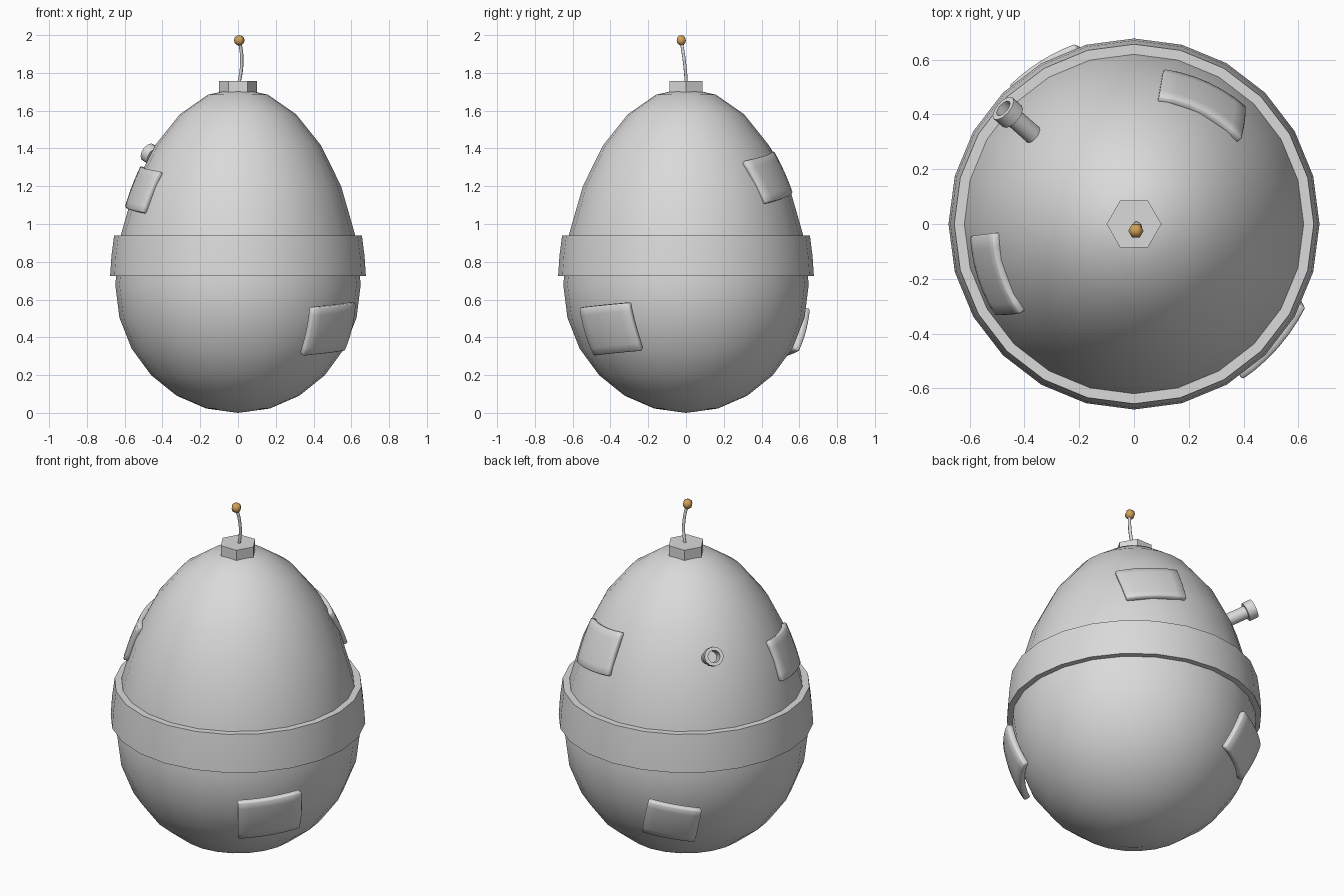
import bpy, bmesh, math
from mathutils import Vector, Matrix

if "Cube" in bpy.data.objects:
    bpy.data.objects.remove(bpy.data.objects["Cube"])


def material(name, rgb):
    m = bpy.data.materials.new(name)
    m.diffuse_color = (*rgb, 1)
    m.use_nodes = True
    m.node_tree.nodes["Principled BSDF"].inputs["Base Color"].default_value = m.diffuse_color
    return m


GREY = material("light grey", (0.7, 0.7, 0.7))
GOLD = material("gold", (0.65, 0.36, 0.1))
MID, TOP, RAD = 0.68, 1.72, 0.65   # egg widest height, tip height, radius


def egg_radius(z):
    """Radius of the egg body at height z."""
    c = (MID - z) / MID if z < MID else (z - MID) / (TOP - MID)
    r = RAD * math.sqrt(max(0.0, 1 - c * c))
    return r if z < MID else r * (1 - 0.06 * c)


def finish(name, bm, mat, angle=35, matrix=None):
    bmesh.ops.recalc_face_normals(bm, faces=bm.faces)
    me = bpy.data.meshes.new(name)
    bm.to_mesh(me)
    bm.free()
    ob = bpy.data.objects.new(name, me)
    bpy.context.collection.objects.link(ob)
    me.materials.append(mat)
    if matrix:
        ob.matrix_world = matrix
    bpy.ops.object.select_all(action='DESELECT')
    ob.select_set(True)
    bpy.context.view_layer.objects.active = ob
    bpy.ops.object.shade_smooth_by_angle(angle=math.radians(angle))
    return ob


def lathe(name, profile, sides, mat, angle=35, closed=False, matrix=None):
    """Revolve (radius, height) points around z."""
    bm = bmesh.new()
    rings = []
    for i in range(sides):
        a = 2 * math.pi * i / sides
        rings.append([bm.verts.new((r * math.cos(a), r * math.sin(a), z)) for r, z in profile])
    n = len(profile)
    for i in range(sides):
        p, q = rings[i], rings[(i + 1) % sides]
        for j in range(n if closed else n - 1):
            k = (j + 1) % n
            bm.faces.new((p[j], q[j], q[k], p[k]))
    bmesh.ops.remove_doubles(bm, verts=bm.verts, dist=1e-5)
    return finish(name, bm, mat, angle, matrix)


# Egg body
profile = []
for i in range(13):
    c = -math.cos(math.pi * i / 12)
    z = MID + c * (MID if c < 0 else TOP - MID)
    profile.append((egg_radius(z) if 0 < i < 12 else 0, z))
lathe("egg_body", profile, 24, GREY, 60)

# Belt around the middle
lathe("belt", [(0.677, 0.725), (0.670, 0.83), (0.656, 0.94), (0.612, 0.94), (0.635, 0.725)],
      24, GREY, 35, closed=True)

# Hexagonal cap
lathe("hex_cap", [(0, 1.68), (0.1, 1.68), (0.1, 1.758), (0, 1.758)], 6, GREY, 30)

# Side pipe with a hollow flange, pointing back left and up
az, el = math.radians(138.5), math.radians(27)
axis = Vector((math.cos(az) * math.cos(el), math.sin(az) * math.cos(el), math.sin(el)))
base = Vector((0.49 * math.cos(az), 0.49 * math.sin(az), 1.305))
pose = Matrix.Translation(base) @ axis.to_track_quat('Z', 'Y').to_matrix().to_4x4()
lathe("side_pipe", [(0, -0.06), (0.035, -0.06), (0.035, 0.115), (0.052, 0.115), (0.052, 0.165),
                    (0.033, 0.165), (0.033, 0.08), (0, 0.08)], 12, GREY, 35, matrix=pose)


# Patch plates that follow the egg surface
def plate(name, azimuth, z0, width, height, tilt, roll):
    a, e, w = (math.radians(v) for v in (azimuth, tilt, roll))
    out = Vector((math.cos(a), math.sin(a), 0))
    side = Vector((-math.sin(a), math.cos(a), 0))
    up = Vector((0, 0, math.cos(e))) - out * math.sin(e)
    right = side * math.cos(w) + up * math.sin(w)
    up = up * math.cos(w) - side * math.sin(w)
    centre = out * egg_radius(z0) + Vector((0, 0, z0))
    bm = bmesh.new()
    bmesh.ops.create_grid(bm, x_segments=6, y_segments=6, size=0.5)
    for v in bm.verts:
        p = centre + right * v.co.x * width * 1.03 + up * v.co.y * height
        flat = Vector((p.x, p.y, 0)).normalized()
        v.co = flat * (egg_radius(p.z) + 0.018) + Vector((0, 0, p.z))
    ob = finish(name, bm, GREY, 35)
    s = ob.modifiers.new("thickness", 'SOLIDIFY')
    s.thickness, s.offset = 0.035, -1
    b = ob.modifiers.new("soft_edge", 'BEVEL')
    b.width, b.segments, b.limit_method = 0.006, 1, 'ANGLE'
    b.angle_limit = math.radians(50)


plate("plate_upper_left", 200, 1.185, 0.305, 0.24, 24, -5.5)
plate("plate_upper_back", 60.4, 1.25, 0.34, 0.256, 28, 9.5)
plate("plate_lower_front", -39.6, 0.452, 0.33, 0.255, -16, 4.5)
plate("plate_lower_back", 118, 0.425, 0.27, 0.235, -19, -11)

# Bent antenna wire
curve = bpy.data.curves.new("antenna_wire", 'CURVE')
curve.dimensions = '3D'
curve.bevel_depth, curve.bevel_resolution = 0.009, 1
curve.use_fill_caps = True
path = [(0.004, 0.002, 1.74), (0.018, -0.004, 1.82), (0.019, -0.014, 1.90), (0.008, -0.026, 1.97)]
spline = curve.splines.new('BEZIER')
spline.bezier_points.add(len(path) - 1)
spline.resolution_u = 4
for point, co in zip(spline.bezier_points, path):
    point.co = co
    point.handle_left_type = point.handle_right_type = 'AUTO'
curve.materials.append(GREY)
wire = bpy.data.objects.new("antenna_wire", curve)
bpy.context.collection.objects.link(wire)
bpy.ops.object.select_all(action='DESELECT')
wire.select_set(True)
bpy.context.view_layer.objects.active = wire
bpy.ops.object.convert(target='MESH')

# Antenna ball
arc = [(0.028 * math.sin(math.pi * i / 6), -0.028 * math.cos(math.pi * i / 6)) for i in range(7)]
lathe("antenna_ball", arc, 6, GOLD, 80, matrix=Matrix.Translation((0.007, -0.025, 1.972)))
